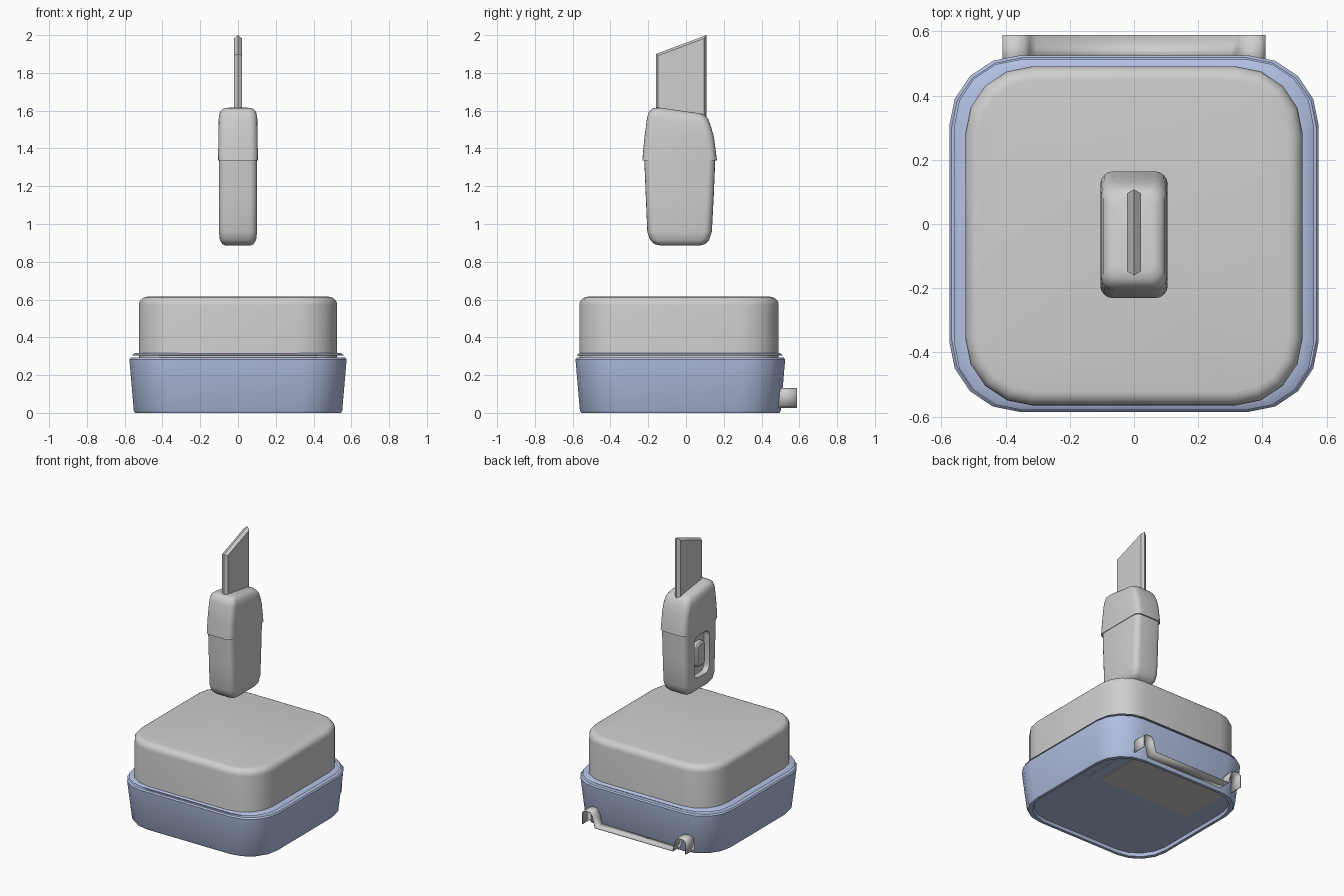
import bpy
import bmesh
from math import sin, cos, pi, radians

cube = bpy.data.objects.get("Cube")
if cube:
    bpy.data.objects.remove(cube, do_unlink=True)


def material(name, rgb):
    m = bpy.data.materials.new(name)
    m.use_nodes = True
    m.diffuse_color = (*rgb, 1)
    m.node_tree.nodes["Principled BSDF"].inputs["Base Color"].default_value = (*rgb, 1)
    return m


GREY = material("light grey", (0.62, 0.62, 0.62))
BLUE = material("pale blue", (0.445, 0.527, 0.76))
WARM = material("warm grey", (0.62, 0.60, 0.56))


def finish(name, bm, mat):
    bmesh.ops.recalc_face_normals(bm, faces=bm.faces)
    me = bpy.data.meshes.new(name)
    bm.to_mesh(me)
    bm.free()
    me.materials.append(mat)
    ob = bpy.data.objects.new(name, me)
    bpy.context.collection.objects.link(ob)
    return ob


def select_only(ob):
    bpy.ops.object.select_all(action='DESELECT')
    ob.select_set(True)
    bpy.context.view_layer.objects.active = ob


def smooth(ob, angle=38):
    select_only(ob)
    bpy.ops.object.shade_smooth_by_angle(angle=radians(angle))


def outline(hx, hy, r, steps=4):
    """Rounded rectangle as a list of 2D points."""
    pts = []
    for q, (sx, sy) in enumerate([(1, 1), (-1, 1), (-1, -1), (1, -1)]):
        for i in range(steps + 1):
            a = (q + i / steps) * pi / 2
            pts.append((sx * (hx - r) + r * cos(a), sy * (hy - r) + r * sin(a)))
    return pts


def loft(name, rings, mat, closed=False, steps=4, place=lambda x, y, z: (x, y, z)):
    """Skin rings of (half x, half y, corner radius, z, centre y)."""
    bm = bmesh.new()
    loops = []
    for hx, hy, r, z, cy in rings:
        loops.append([bm.verts.new(place(x, y + cy, z)) for x, y in outline(hx, hy, r, steps)])
    pairs = list(zip(loops, loops[1:]))
    if closed:
        pairs.append((loops[-1], loops[0]))
    else:
        bm.faces.new(loops[0][::-1])
        bm.faces.new(loops[-1])
    for a, b in pairs:
        for i in range(len(a)):
            j = (i + 1) % len(a)
            bm.faces.new((a[i], a[j], b[j], b[i]))
    return finish(name, bm, mat)


# Base tray: recessed underside, flared wall, flat rim
tray_profile = [(0.52, 0.022), (0.525, 0.0), (0.545, 0.0), (0.552, 0.014),
                (0.575, 0.283), (0.568, 0.292), (0.53, 0.292)]
smooth(loft("base_tray", [(h, h - 0.02, 0.22, z, -0.03) for h, z in tray_profile], BLUE))

# Thin lip around the block
lip_profile = [(0.522, 0.318), (0.545, 0.316), (0.56, 0.306), (0.556, 0.303), (0.522, 0.308)]
smooth(loft("rim_lip", [(h, h - 0.014, 0.21, z, -0.033) for h, z in lip_profile], BLUE, closed=True))

# Rounded block sitting in the tray
block_rings = [(0.525, 0.528, 0.21, 0.05, -0.037)]
for i in range(6):
    a = i / 5 * pi / 2
    inset = 0.045 * (1 - cos(a))
    block_rings.append((0.525 - inset, 0.528 - inset, 0.21 - inset, 0.57 + 0.045 * sin(a), -0.037))
smooth(loft("block", block_rings, GREY))

# Underside panel with its cover plate
loft("underside_panel", [(0.45, 0.235, 0.1, z, 0.255) for z in (0.018, 0.024)], BLUE)
loft("underside_plate", [(0.37, 0.19, 0.01, z, 0.29) for z in (0.014, 0.02)], WARM)

# Rear bracket: a bent strip with an arch at each end
arch = [(0.305, 0.03), (0.325, 0.105), (0.345, 0.132), (0.39, 0.132), (0.41, 0.115), (0.41, 0.03)]
path = [(-x, z) for x, z in reversed(arch)] + arch
bm = bmesh.new()
rows = [[bm.verts.new((x, y, z)) for x, z in path] for y in (0.48, 0.588)]
for i in range(len(path) - 1):
    bm.faces.new((rows[0][i], rows[0][i + 1], rows[1][i + 1], rows[1][i]))
bracket = finish("rear_bracket", bm, GREY)
bracket.modifiers.new("thickness", 'SOLIDIFY').thickness = 0.005
smooth(bracket, 45)


def handle_part(name, sections, tilt_from=9):
    """Sections are (z, half width, front y, back y); the crown slopes down to the back."""
    def place(x, y, z):
        return (x, y, z - 0.14 * (y + 0.1) if z > tilt_from else z)
    rings = [(hx, (y1 - y0) / 2, min(0.04, hx * 0.45), z, (y0 + y1) / 2) for z, hx, y0, y1 in sections]
    return loft(name, rings, GREY, place=place)


# Cutter handle: lower body and slightly wider cap
body = handle_part("handle_body", [
    (0.885, 0.062, -0.13, 0.07), (0.893, 0.082, -0.165, 0.10), (0.915, 0.096, -0.19, 0.122),
    (0.96, 0.101, -0.205, 0.137), (1.15, 0.101, -0.213, 0.147), (1.34, 0.101, -0.221, 0.155)])
cap = handle_part("handle_cap", [
    (1.336, 0.1, -0.222, 0.156), (1.336, 0.105, -0.231, 0.164), (1.352, 0.105, -0.23, 0.162),
    (1.46, 0.104, -0.22, 0.148), (1.55, 0.102, -0.206, 0.132), (1.585, 0.096, -0.194, 0.118),
    (1.604, 0.082, -0.172, 0.1), (1.61, 0.062, -0.145, 0.075)], tilt_from=1.54)
smooth(cap)


def side_on(x, y, z):
    """Turn a loft so that it runs along x, centred on the slider."""
    return (z, x - 0.035, y + 1.14)


# Slider slot sunk into the right side of the handle
cutter = loft("slot_cutter", [(0.085, 0.15, 0.045, x, 0) for x in (-0.2, -0.06)], GREY, place=side_on)
cutter.hide_render = True
slot = body.modifiers.new("slot", 'BOOLEAN')
slot.operation = 'DIFFERENCE'
slot.object = cutter
select_only(body)
bpy.ops.object.modifier_apply(modifier="slot")
bpy.data.objects.remove(cutter, do_unlink=True)
smooth(body)

# Slider button
smooth(loft("slider_button", [(0.05, 0.085, 0.03, -0.055, 0.0), (0.05, 0.085, 0.03, -0.088, 0.0),
                              (0.042, 0.075, 0.025, -0.098, 0.0)], GREY, place=side_on))

# Blade: slanted plate with bevelled edges on both faces
bm = bmesh.new()
edge = [(-0.16, 1.5), (0.108, 1.5), (0.108, 2.0), (-0.16, 1.9)]
flat = [(-0.147, 1.5), (0.095, 1.5), (0.095, 1.982), (-0.147, 1.892)]
layers = [[bm.verts.new((x, y, z)) for y, z in pts]
          for x, pts in ((-0.022, flat), (0, edge), (0.022, flat))]
for a, b in zip(layers, layers[1:]):
    for i in range(1, 4):
        j = (i + 1) % 4
        bm.faces.new((a[i], a[j], b[j], b[i]))
bm.faces.new(layers[0][::-1])
bm.faces.new(layers[2])
finish("blade", bm, GREY)
